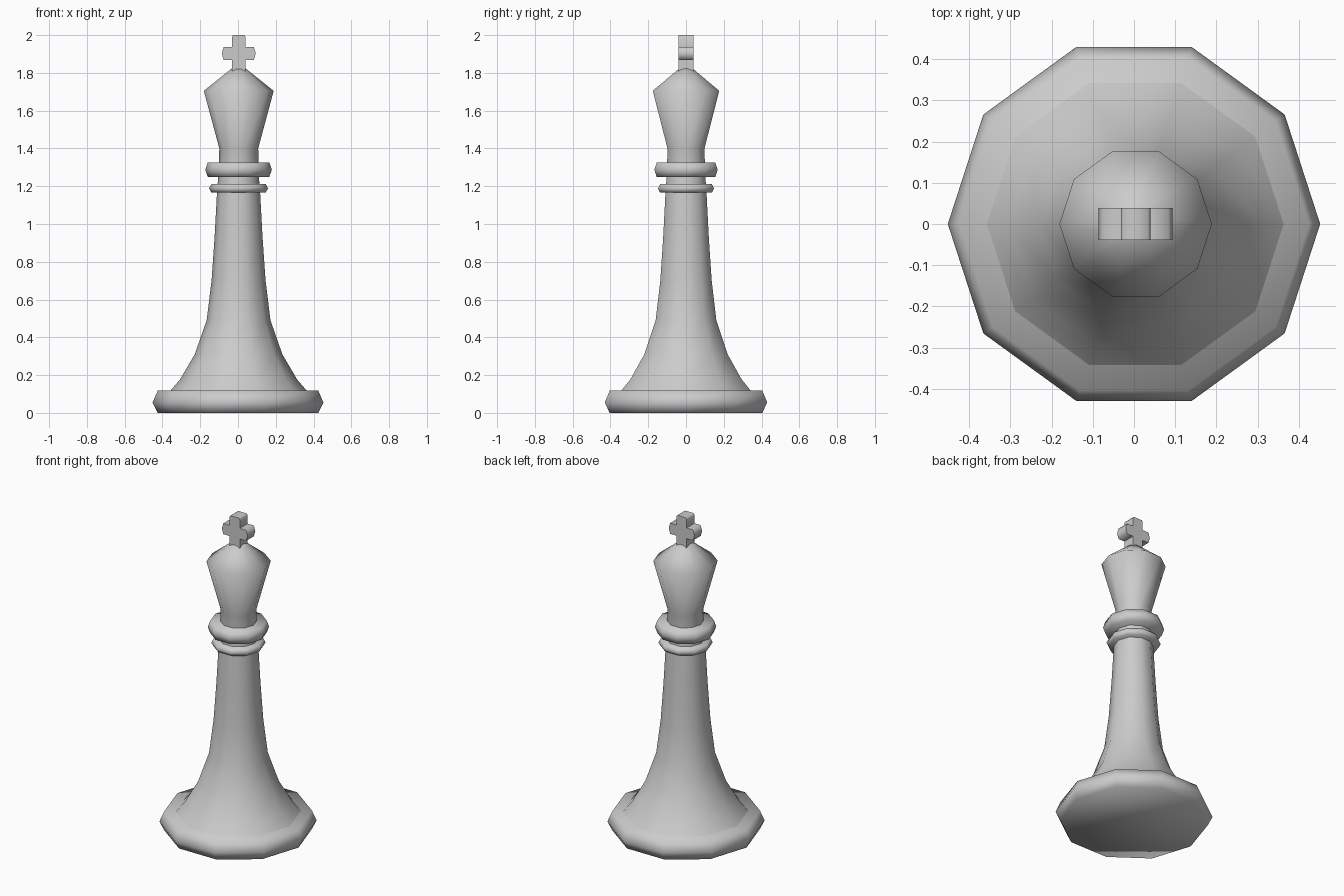
import bpy, bmesh, math

if "Cube" in bpy.data.objects:
    bpy.data.objects.remove(bpy.data.objects["Cube"])

CX = 0.003   # slight offset of the turned parts
SIDES = 10


def finish(bm, name, angle):
    bmesh.ops.recalc_face_normals(bm, faces=bm.faces)
    mesh = bpy.data.meshes.new(name)
    bm.to_mesh(mesh)
    bm.free()
    ob = bpy.data.objects.new(name, mesh)
    bpy.context.collection.objects.link(ob)
    bpy.ops.object.select_all(action='DESELECT')
    ob.select_set(True)
    bpy.context.view_layer.objects.active = ob
    bpy.ops.object.shade_smooth_by_angle(angle=math.radians(angle))
    return ob


def turned(name, profile, cx=CX, angle=80):
    """Ten-sided turned solid from (radius, height) pairs."""
    bm = bmesh.new()
    rings = []
    for r, z in profile:
        rings.append([bm.verts.new((cx + r * math.cos(a), r * math.sin(a), z))
                      for a in (math.tau * i / SIDES for i in range(SIDES))])
    for lo, hi in zip(rings, rings[1:]):
        for i in range(SIDES):
            j = (i + 1) % SIDES
            bm.faces.new((lo[i], lo[j], hi[j], hi[i]))
    bm.faces.new(rings[0])
    bm.faces.new(rings[-1])
    return finish(bm, name, angle)


# Foot and flared stem
turned("base", [(0.425, 0), (0.452, 0.055), (0.425, 0.118)], cx=0)
turned("stem", [(0.362, 0.116), (0.31, 0.177), (0.232, 0.31), (0.169, 0.49),
                (0.143, 0.70), (0.127, 0.93), (0.114, 1.17), (0.107, 1.26)])

# Two collars
turned("lower_collar", [(0.144, 1.167), (0.156, 1.188), (0.144, 1.211)])
turned("upper_collar", [(0.163, 1.25), (0.176, 1.287), (0.163, 1.326)])

# Neck and head
turned("head", [(0.107, 1.24), (0.103, 1.40), (0.185, 1.705), (0.035, 1.825)], cx=0.004)

# Cross finial: quarter outline mirrored, then extruded
W, ARM, ZM, H = 0.036, 0.080, 1.903, 0.034
right = [(W, 1.80), (W, ZM - H), (ARM, ZM - H), (ARM + 0.010, ZM),
         (ARM, ZM + H), (W, ZM + H), (W, 1.99), (W - 0.006, 2.0)]
outline = right + [(-x, z) for x, z in reversed(right)]
bm = bmesh.new()
face = bm.faces.new([bm.verts.new((0.004 + x, -0.039, z)) for x, z in outline])
ext = bmesh.ops.extrude_face_region(bm, geom=[face])
for v in ext["geom"]:
    if isinstance(v, bmesh.types.BMVert):
        v.co.y = 0.039
finish(bm, "cross", 80)
